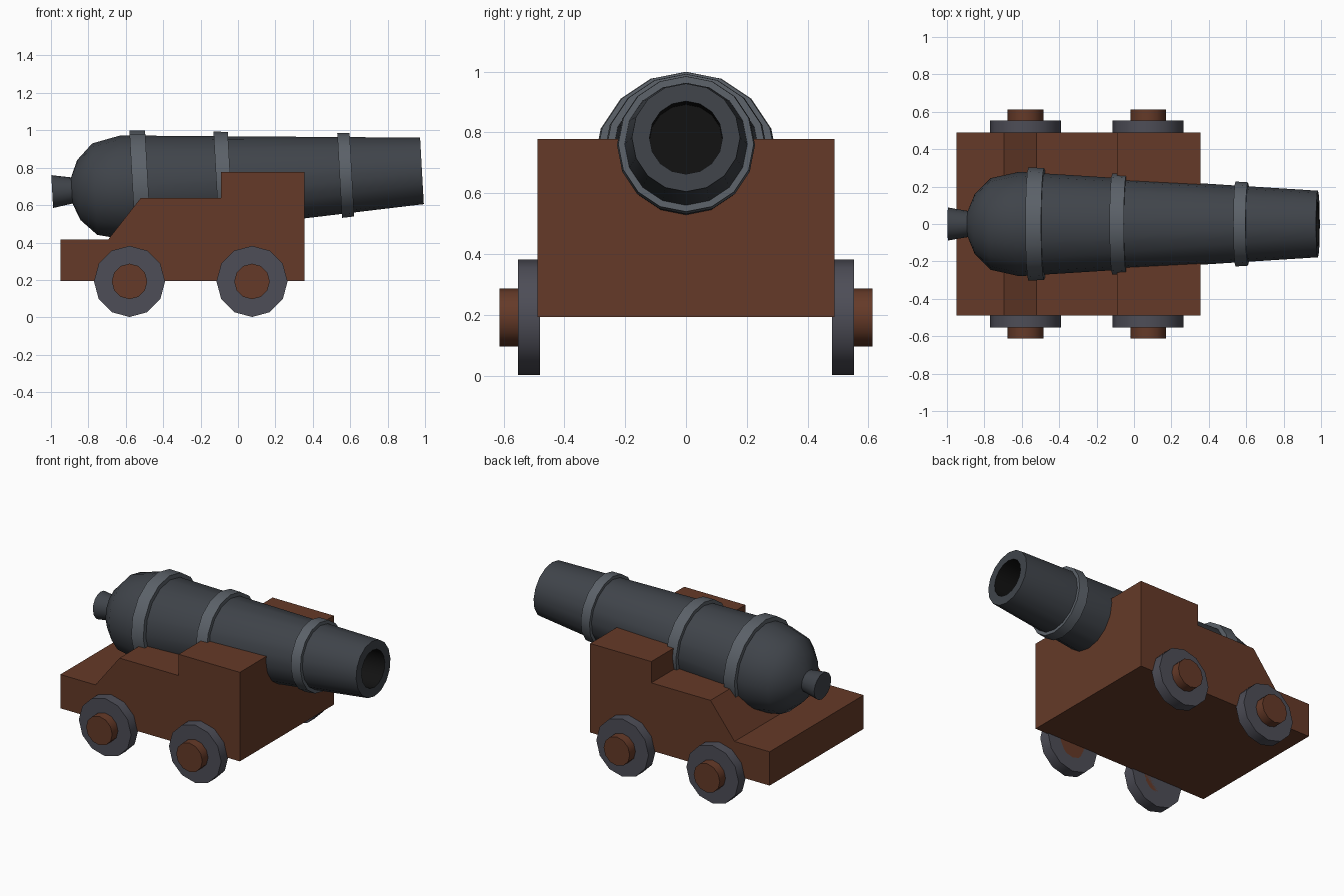
import bpy, bmesh, math

if "Cube" in bpy.data.objects:
    bpy.data.objects.remove(bpy.data.objects["Cube"])


def material(name, r, g, b):
    m = bpy.data.materials.new(name)
    m.diffuse_color = (r, g, b, 1)
    m.use_nodes = True
    m.node_tree.nodes["Principled BSDF"].inputs["Base Color"].default_value = m.diffuse_color
    return m


WOOD = material("wood", 0.13, 0.042, 0.021)
IRON = material("dark_iron", 0.05, 0.057, 0.068)
BAND = material("band_iron", 0.105, 0.12, 0.14)
WHEEL = material("wheel_iron", 0.075, 0.075, 0.095)
BLACK = material("bore_black", 0.006, 0.006, 0.006)


def finish(bm, name, mat, angle=None):
    mesh = bpy.data.meshes.new(name)
    bm.to_mesh(mesh)
    bm.free()
    mesh.materials.append(mat)
    if angle:
        mesh.shade_smooth()
        mesh.set_sharp_from_angle(angle=math.radians(angle))
    ob = bpy.data.objects.new(name, mesh)
    bpy.context.collection.objects.link(ob)
    return ob


def lathe(name, profile, sides, mat, start=True, end=True, closed=False):
    """Revolve (distance, radius) points around the local x axis."""
    bm = bmesh.new()
    turn = [2 * math.pi * j / sides for j in range(sides)]
    rings = [[bm.verts.new((s, r * math.sin(a), r * math.cos(a))) for a in turn]
             for s, r in profile]
    pairs = list(zip(rings, rings[1:]))
    if closed:
        pairs.append((rings[-1], rings[0]))
    for a, b in pairs:
        for j in range(sides):
            k = (j + 1) % sides
            bm.faces.new((a[j], b[j], b[k], a[k]))
    if start and not closed:
        bm.faces.new(rings[0])
    if end and not closed:
        bm.faces.new(rings[-1][::-1])
    return finish(bm, name, mat, 35)


# Stepped wooden carriage: side profile extruded across y
bm = bmesh.new()
side = [(-0.95, 0.193), (0.355, 0.193), (0.355, 0.778), (-0.09, 0.778),
        (-0.09, 0.638), (-0.52, 0.638), (-0.695, 0.415), (-0.95, 0.415)]
face = bm.faces.new([bm.verts.new((x, -0.488, z)) for x, z in side])
ext = bmesh.ops.extrude_face_region(bm, geom=[face])
bmesh.ops.translate(bm, vec=(0, 0.976, 0),
                    verts=[v for v in ext["geom"] if isinstance(v, bmesh.types.BMVert)])
bmesh.ops.recalc_face_normals(bm, faces=bm.faces)
finish(bm, "carriage", WOOD)

# Four wheels with axle ends
for x in (-0.58, 0.075):
    for sgn in (-1, 1):
        for name, prof, mat in (
                ("wheel", [(0.48, 0.19), (0.553, 0.19)], WHEEL),
                ("axle_end", [(0.48, 0.095), (0.613, 0.095)], WOOD)):
            ob = lathe(name, prof, 12, mat)
            ob.location = (x, 0, 0.192)
            ob.rotation_euler.z = sgn * math.pi / 2

# Barrel with rear knob, rounded breech and open muzzle
parts = [lathe("barrel", [(-0.995, 0.088), (-0.89, 0.07), (-0.853, 0.16), (-0.767, 0.245),
                          (-0.615, 0.279), (0.985, 0.178), (0.985, 0.12)],
               16, IRON, end=False)]
parts.append(lathe("bore", [(0.985, 0.12), (0.785, 0.12)], 16, BLACK, start=False))

# Reinforcing bands
for s, h, r in ((-0.523, 0.042, 0.301), (-0.078, 0.038, 0.269), (0.577, 0.033, 0.225)):
    taper = 0.063 * h
    parts.append(lathe("barrel_band",
                       [(s - h, r - 0.04), (s - h, r + taper), (s + h, r - taper),
                        (s + h, r - 0.04)], 16, BAND, closed=True))

# Tilt the gun slightly upwards
for ob in parts:
    ob.location = (0, 0, 0.728)
    ob.rotation_euler.y = -math.radians(3.2)
